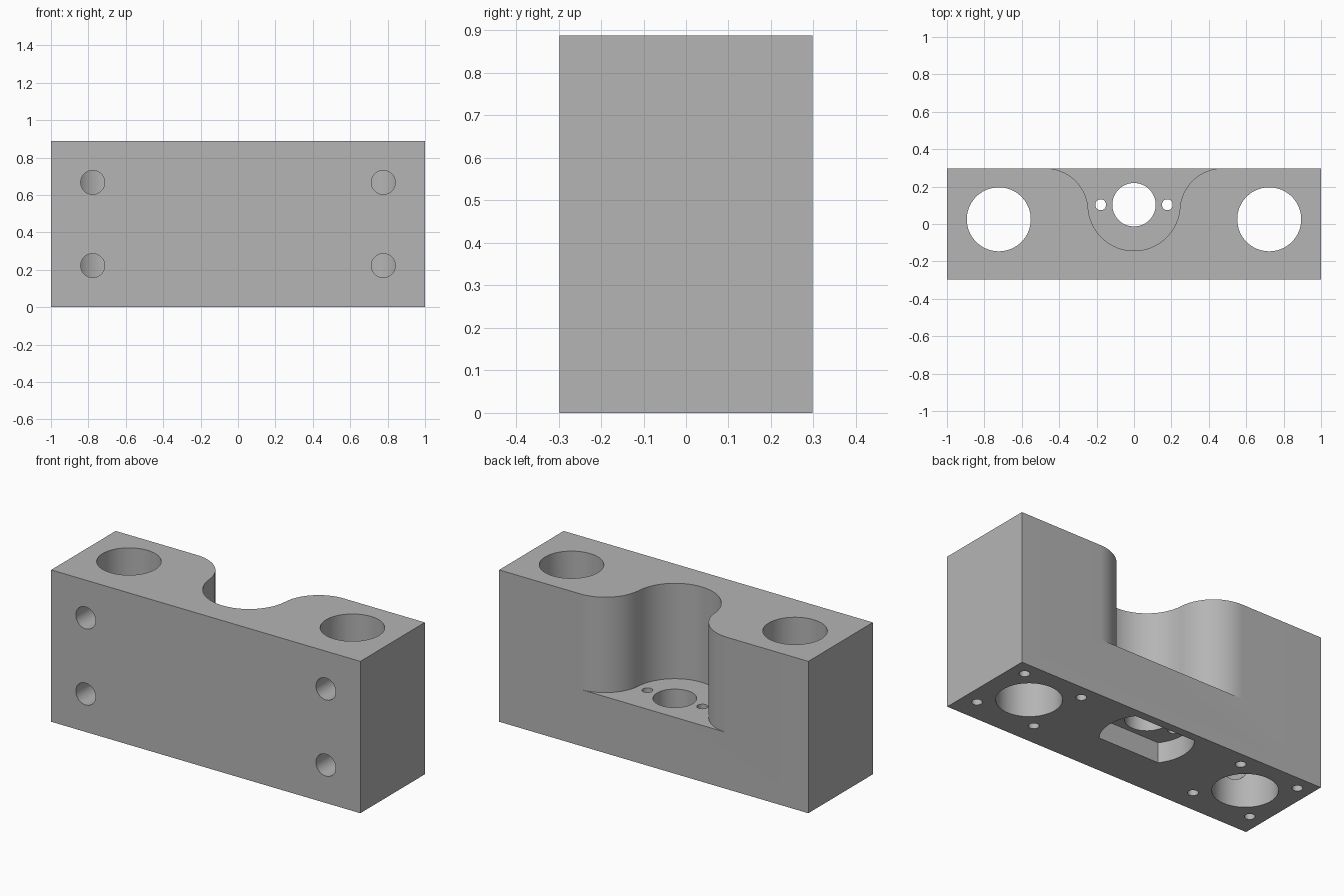
import bpy
import bmesh
from math import sin, cos, pi, atan2, sqrt, asin
from mathutils import Matrix, Vector

if "Cube" in bpy.data.objects:
    bpy.data.objects.remove(bpy.data.objects["Cube"])

HEIGHT, HALF_DEPTH = 0.888, 0.298
AXIS_Y = 0.103          # centre line of the pocket and its holes
BORE_X, BORE_Y = 0.723, 0.025
POCKET_R, FILLET_R = 0.246, 0.23

grey = bpy.data.materials.new("plain grey")
grey.use_nodes = True
colour = (0.46, 0.46, 0.46, 1)
grey.diffuse_color = colour
grey.node_tree.nodes["Principled BSDF"].inputs["Base Color"].default_value = colour


def arc(cx, cy, r, start, end, steps):
    return [(cx + r * cos(start + (end - start) * i / steps),
             cy + r * sin(start + (end - start) * i / steps)) for i in range(steps + 1)]


def prism(name, outline, z0, z1):
    """Extrude a closed xy outline from z0 to z1."""
    bm = bmesh.new()
    face = bm.faces.new([bm.verts.new((x, y, z0)) for x, y in outline])
    top = bmesh.ops.extrude_face_region(bm, geom=[face])["geom"]
    bmesh.ops.translate(bm, vec=(0, 0, z1 - z0),
                        verts=[v for v in top if isinstance(v, bmesh.types.BMVert)])
    bmesh.ops.recalc_face_normals(bm, faces=bm.faces)
    mesh = bpy.data.meshes.new(name)
    bm.to_mesh(mesh)
    bm.free()
    obj = bpy.data.objects.new(name, mesh)
    bpy.context.collection.objects.link(obj)
    mesh.materials.append(grey)
    return obj


def cylinder(name, x, y, r, z0, z1, sides=64):
    return prism(name, arc(x, y, r, 0, 2 * pi, sides)[:-1], z0, z1)


# Main block
block = prism("mounting_block", [(-1, -HALF_DEPTH), (1, -HALF_DEPTH),
                                 (1, HALF_DEPTH), (-1, HALF_DEPTH)], 0, HEIGHT)
cutters = []

# Open back pocket: round bottom blended into the back face by two fillets
fy = HALF_DEPTH - FILLET_R
fx = sqrt((POCKET_R + FILLET_R) ** 2 - (AXIS_Y - fy) ** 2)
tilt = asin((AXIS_Y - fy) / (POCKET_R + FILLET_R))
right_side = arc(fx, fy, FILLET_R, pi / 2, pi - tilt, 24)
bowl = arc(0, AXIS_Y, POCKET_R, -tilt, -pi + tilt, 48)[1:-1]
left_side = [(-x, y) for x, y in reversed(right_side)]
lid = [(-fx, HALF_DEPTH + 0.1), (fx, HALF_DEPTH + 0.1)]
cutters.append(prism("pocket_cutter", right_side + bowl + left_side + lid, 0.33, HEIGHT + 0.1))

# Recess underneath: a circle with flattened front and back
flat = asin(0.146 / POCKET_R)
recess = (arc(0, AXIS_Y, POCKET_R, -flat, flat, 16)
          + arc(0, AXIS_Y, POCKET_R, pi - flat, pi + flat, 16))
cutters.append(prism("recess_cutter", recess, -0.1, 0.118))

# Hole through the pocket floor
cutters.append(cylinder("floor_hole_cutter", 0, AXIS_Y, 0.116, 0.05, 0.5))

for side in (-1, 1):
    cutters.append(cylinder("floor_screw_cutter", side * 0.178, AXIS_Y, 0.029, 0.05, 0.5, 32))
    # Large vertical bore
    cutters.append(cylinder("bore_cutter", side * BORE_X, BORE_Y, 0.171, -0.1, HEIGHT + 0.1, 96))
    # Blind screw holes around the bore
    for dx in (-0.19, 0.19):
        for dy in (-0.19, 0.19):
            cutters.append(cylinder("base_screw_cutter", side * BORE_X + dx, BORE_Y + dy,
                                    0.028, -0.1, 0.25, 32))
    # Front holes that open into the bore
    for z in (0.222, 0.667):
        hole = cylinder("front_hole_cutter", 0, 0, 0.064, 0, 0.4, 48)
        hole.data.transform(Matrix.Translation((side * 0.777, 0, z))
                            @ Matrix.Rotation(pi / 2, 4, "X"))
        cutters.append(hole)

# Cut everything out of the block
bpy.ops.object.select_all(action="DESELECT")
block.select_set(True)
bpy.context.view_layer.objects.active = block
for cutter in cutters:
    cutter.hide_render = True
    mod = block.modifiers.new(cutter.name, "BOOLEAN")
    mod.operation = "DIFFERENCE"
    mod.solver = "EXACT"
    mod.object = cutter
    bpy.ops.object.modifier_apply(modifier=mod.name)
for cutter in cutters:
    bpy.data.objects.remove(cutter)

bpy.ops.object.shade_smooth_by_angle(angle=pi / 6)
